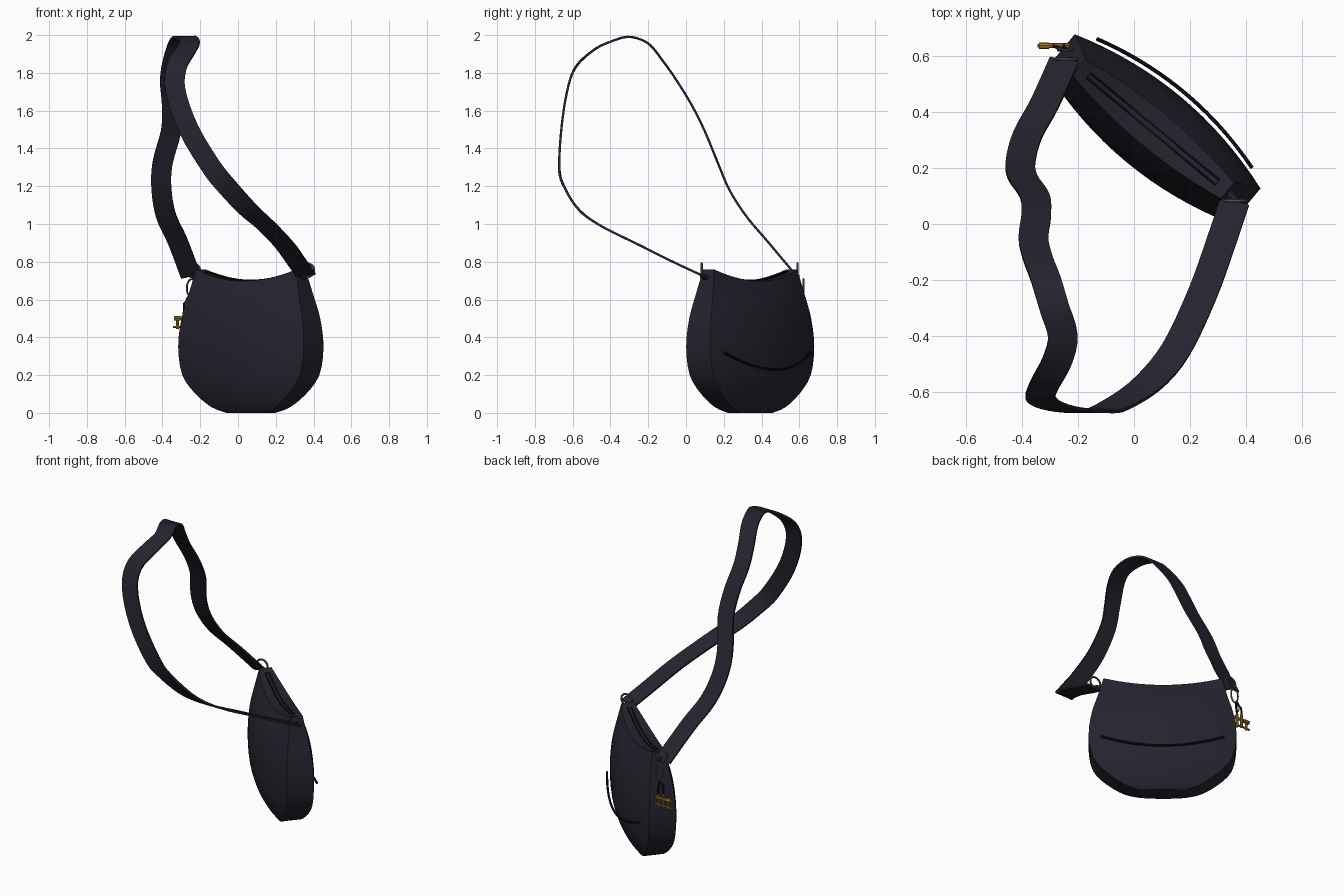
import bpy, bmesh
from math import cos, sin, pi, radians
from mathutils import Vector, Matrix

if "Cube" in bpy.data.objects:
    bpy.data.objects.remove(bpy.data.objects["Cube"], do_unlink=True)


def material(name, rgb, metal=0.0, rough=0.6):
    m = bpy.data.materials.new(name)
    m.use_nodes = True
    m.diffuse_color = (*rgb, 1)
    node = m.node_tree.nodes["Principled BSDF"]
    node.inputs["Base Color"].default_value = (*rgb, 1)
    node.inputs["Metallic"].default_value = metal
    node.inputs["Roughness"].default_value = rough
    return m


LEATHER = material("dark navy leather", (0.018, 0.017, 0.028))
BLACK = material("black trim", (0.006, 0.006, 0.008))
STEEL = material("grey steel", (0.11, 0.11, 0.11))
GOLD = material("gold", (0.36, 0.20, 0.035))

# The bag is turned about z: u runs along its width, v towards its back
TURN = Matrix.Translation((0.068, 0.34, 0)) @ Matrix.Rotation(radians(-39.7), 4, 'Z')


def place(u, v, z):
    return TURN @ Vector((u, v, z))


def catmull(points, steps):
    """Smooth path through points of any dimension."""
    p = [tuple(q) for q in points]
    p = [p[0]] + p + [p[-1]]
    out = []
    for i in range(1, len(p) - 2):
        for s in range(steps):
            t = s / steps
            out.append([0.5 * (2 * b + (c - a) * t + (2 * a - 5 * b + 4 * c - d) * t * t
                               + (3 * b - a - 3 * c + d) * t ** 3)
                        for a, b, c, d in zip(*p[i - 1:i + 3])])
    return out + [list(p[-1])]


def finish(name, bm, mat, smooth=True):
    bmesh.ops.recalc_face_normals(bm, faces=bm.faces)
    me = bpy.data.meshes.new(name)
    bm.to_mesh(me)
    bm.free()
    me.materials.append(mat)
    ob = bpy.data.objects.new(name, me)
    bpy.context.collection.objects.link(ob)
    bpy.ops.object.select_all(action='DESELECT')
    ob.select_set(True)
    bpy.context.view_layer.objects.active = ob
    if smooth:
        bpy.ops.object.shade_smooth_by_angle(angle=radians(35))
    return ob


def loft(name, rings, mat, strip_caps=False, closed=False):
    """Skin a list of equal point loops; ends are capped unless closed."""
    bm = bmesh.new()
    rows = [[bm.verts.new(p) for p in ring] for ring in rings]
    n = len(rows[0])
    pairs = list(zip(rows, rows[1:])) + ([(rows[-1], rows[0])] if closed else [])
    for a, b in pairs:
        for i in range(n):
            j = (i + 1) % n
            bm.faces.new((a[i], a[j], b[j], b[i]))
    if not closed:
        for r in (rows[0], rows[-1]):
            if strip_caps:
                for i in range(n // 2 - 1):
                    bm.faces.new((r[i], r[i + 1], r[n - 2 - i], r[n - 1 - i]))
            else:
                bm.faces.new(r)
    return finish(name, bm, mat)


def tube(name, path, radius, mat, closed=False, sides=8):
    path = [Vector(p) for p in path]
    n = len(path)
    rings = []
    for i, p in enumerate(path):
        a = path[(i - 1) % n] if closed or i else p
        b = path[(i + 1) % n] if closed or i < n - 1 else p
        t = (b - a).normalized()
        ref = Vector((0, 1, 0)) if abs(t.y) < 0.9 else Vector((0, 0, 1))
        s = t.cross(ref).normalized()
        w = s.cross(t)
        rings.append([p + radius * (cos(k * 2 * pi / sides) * s + sin(k * 2 * pi / sides) * w)
                      for k in range(sides)])
    return loft(name, rings, mat, closed=closed)


def ring(name, centre, rx, rz, radius, mat):
    c = Vector(centre)
    tube(name, [c + Vector((rx * cos(k * pi / 12), 0, rz * sin(k * pi / 12)))
                for k in range(24)], radius, mat, closed=True)


def dip(t, z):
    """Saddle that lowers the middle of the upper rim."""
    return 0.062 * (1 - t * t) * max(0, (z - 0.4) / 0.36) ** 1.5


# Bag body: height, half width, half thickness at the gusset and in the middle
LEVELS = [(0.0, 0.13, 0.045, 0.055), (0.03, 0.22, 0.06, 0.08), (0.1, 0.32, 0.072, 0.115),
          (0.2, 0.405, 0.08, 0.142), (0.35, 0.432, 0.082, 0.152), (0.5, 0.415, 0.075, 0.14),
          (0.62, 0.382, 0.06, 0.115), (0.76, 0.345, 0.037, 0.068)]
COLS = 16
rings = []
for z, a, e, m in catmull(LEVELS, 3):
    front, back = [], []
    for i in range(COLS + 1):
        t = 2 * i / COLS - 1
        v = e + (m - e) * (1 - t * t)
        front.append(place(a * t, -v, z - dip(t, z)))
        back.append(place(a * t, v, z - dip(t, z)))
    rings.append(front + back[::-1])
loft("bag_body", rings, LEATHER, strip_caps=True)

# Zip on the top panel
zip_line = [(0.3 * (2 * i / 12 - 1)) for i in range(13)]
sides = [(u, s * 0.011) for s, us in ((1, zip_line), (-1, zip_line[::-1])) for u in us]
tube("zip_edge", [place(u, v, 0.763 - dip(u / 0.345, 0.76)) for u, v in sides],
     0.004, BLACK, closed=True, sides=6)

# Curved trim standing off the back panel
trim = [i / 10 - 1 for i in range(21)]
tube("back_trim", [place(0.36 * t, 0.172 - 0.052 * t * t, 0.23 + 0.09 * t * t) for t in trim],
     0.007, BLACK)

# Shoulder strap: a ribbon whose width stays flat to the x direction
STRAP = [(.36, .08, .73), (.31, -.07, .8), (.245, -.25, .89), (.15, -.45, .99),
         (.05, -.57, 1.08), (-.06, -.645, 1.2), (-.14, -.67, 1.3), (-.26, -.66, 1.5),
         (-.33, -.63, 1.7), (-.325, -.585, 1.83), (-.275, -.49, 1.92), (-.255, -.4, 1.965),
         (-.285, -.3, 1.99), (-.315, -.2, 1.955), (-.345, -.12, 1.86), (-.36, -.05, 1.76),
         (-.35, .03, 1.63), (-.355, .1, 1.49), (-.4, .17, 1.32), (-.405, .23, 1.18),
         (-.38, .32, 1.04), (-.32, .43, .91), (-.25, .585, .725)]
path = [Vector(p) for p in catmull(STRAP, 4)]
rings = []
for i, p in enumerate(path):
    t = (path[min(i + 1, len(path) - 1)] - path[max(i - 1, 0)]).normalized()
    nrm = Vector((0, -t.z, t.y)).normalized()
    w = nrm.cross(t).normalized() * 0.053
    h = nrm * 0.006
    rings.append([p - w - h, p + w - h, p + w + h, p - w + h])
loft("shoulder_strap", rings, LEATHER)

# Metal rings joining strap and bag, with leather tabs below them
for side, x, y, u in (("left", 0.365, 0.083, 0.34), ("right", -0.24, 0.59, -0.34)):
    ring(side + "_strap_ring", (x, y, 0.755), 0.038, 0.036, 0.006, STEEL)
    tube(side + "_ring_tab", [place(u, 0, 0.71), (x, y, 0.725)], 0.014, LEATHER)

# Key charm hanging from the right ring
ring("charm_ring", (-0.245, 0.622, 0.66), 0.026, 0.048, 0.005, STEEL)
ring("charm_clasp", (-0.262, 0.628, 0.585), 0.013, 0.03, 0.004, STEEL)
for k, x in enumerate((-0.285, -0.25)):
    tube(f"charm_cord_{k + 1}", [(-0.25, 0.625, 0.61), (x, 0.635, 0.58), (x, 0.638, 0.5)],
         0.006, BLACK)
for k, (a, b, r) in enumerate((((-.345, .455), (-.22, .455), .006),
                               ((-.335, .5), (-.23, .5), .009),
                               ((-.32, .445), (-.32, .51), .007),
                               ((-.285, .45), (-.285, .535), .009),
                               ((-.25, .44), (-.25, .525), .009))):
    tube(f"gold_charm_bar_{k + 1}", [(a[0], .638, a[1]), (b[0], .638, b[1])], r, GOLD)
tube("gold_charm_end", [(-.34, .638, .5), (-.305, .638, .5)], 0.012, GOLD)
